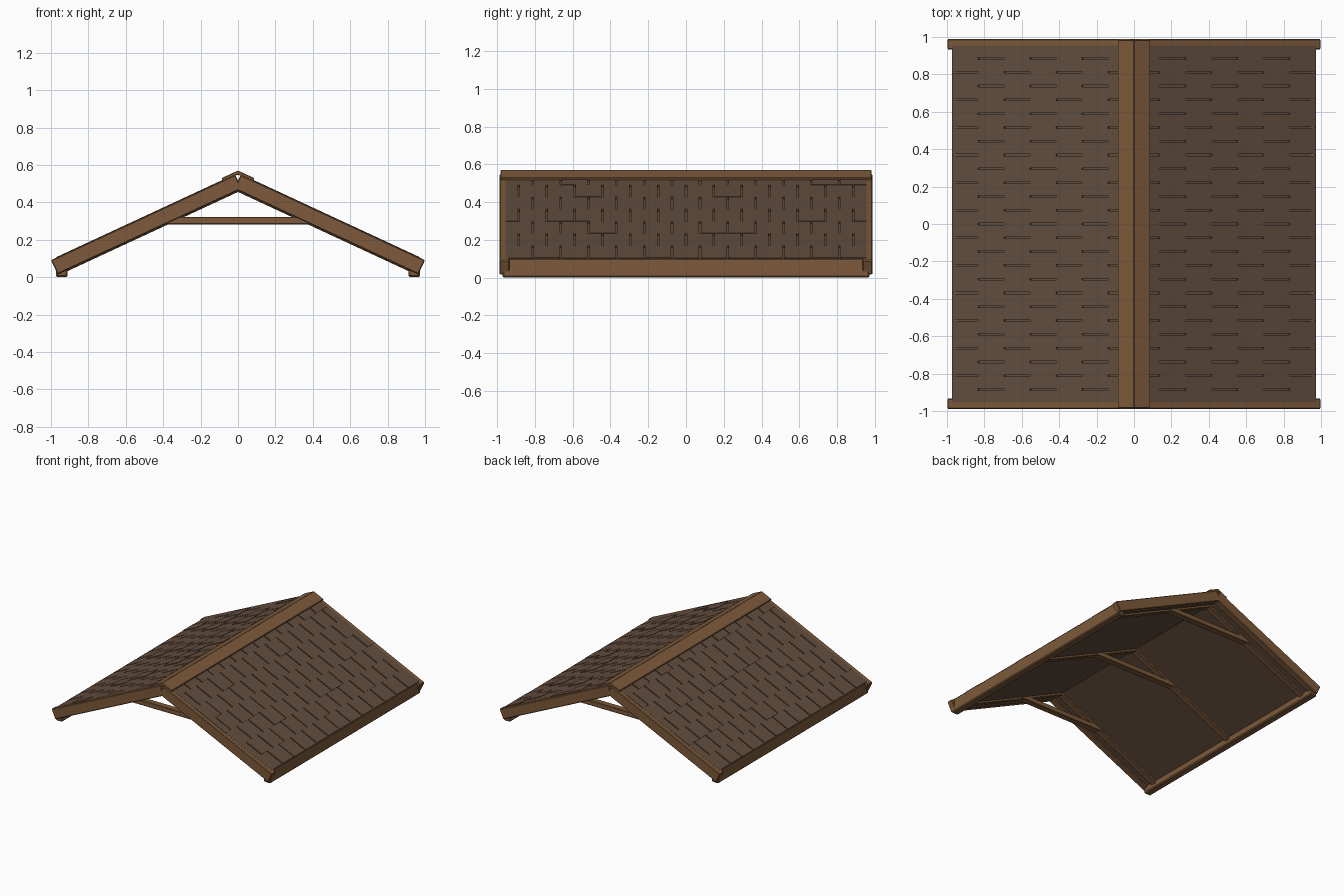
import bpy, bmesh, math, random

random.seed(7)
cube = bpy.data.objects.get("Cube")
if cube:
    bpy.data.objects.remove(cube, do_unlink=True)

PITCH = math.radians(24.9)
APEX = 0.555
COS, SIN = math.cos(PITCH), math.sin(PITCH)
HEAD = 0.0165  # where boards start below the ridge, leaving a small notch


def material(name, rgb):
    m = bpy.data.materials.new(name)
    m.use_nodes = True
    color = (*rgb, 1)
    m.diffuse_color = color
    bsdf = m.node_tree.nodes["Principled BSDF"]
    bsdf.inputs["Base Color"].default_value = color
    bsdf.inputs["Roughness"].default_value = 0.9
    return m


WOOD = material("timber brown", (0.205, 0.102, 0.043))
SHINGLE = material("shingle brown", (0.122, 0.075, 0.048))


def slope(side, u, w):
    """Point u down the slope from the ridge and w out from the roof plane."""
    return side * (COS * u + SIN * w), APEX - SIN * u + COS * w


def prism(bm, profile, y0, y1):
    """Extrude an x-z outline along y."""
    a = [bm.verts.new((x, y0, z)) for x, z in profile]
    b = [bm.verts.new((x, y1, z)) for x, z in profile]
    bm.faces.new(a)
    bm.faces.new(b[::-1])
    for i in range(len(a)):
        j = (i + 1) % len(a)
        bm.faces.new((a[i], b[i], b[j], a[j]))


def finish(bm, name, mat, bevel=0.0):
    bmesh.ops.recalc_face_normals(bm, faces=bm.faces)
    mesh = bpy.data.meshes.new(name)
    bm.to_mesh(mesh)
    bm.free()
    mesh.materials.append(mat)
    obj = bpy.data.objects.new(name, mesh)
    bpy.context.collection.objects.link(obj)
    if bevel:
        mod = obj.modifiers.new("Worn edges", "BEVEL")
        mod.width = bevel
        mod.segments = 1


def slope_board(name, side, u, w, y, mat, bevel=0.0):
    bm = bmesh.new()
    corners = [(u[0], w[0]), (u[1], w[0]), (u[1], w[1]), (u[0], w[1])]
    prism(bm, [slope(side, *c) for c in corners], *y)
    finish(bm, name, mat, bevel)


def box(name, x, y, z, mat, bevel=0.0):
    bm = bmesh.new()
    prism(bm, [(x[0], z[0]), (x[1], z[0]), (x[1], z[1]), (x[0], z[1])], *y)
    finish(bm, name, mat, bevel)


def shingles(name, side):
    """Seven staggered courses with narrow gaps and a few raised shingles."""
    rows, course, width, gap, edge = 7, 0.153, 0.1475, 0.009, 0.955
    bm = bmesh.new()
    for row in range(rows):
        shift = 0.5 if row % 2 == 0 else 0.0
        joints = [(k + shift) * width for k in range(-6, 7) if abs(k + shift) < 6.2]
        cuts = [-edge - gap / 2] + joints + [edge + gap / 2]
        u0, u1 = max(row * course, HEAD), (row + 1) * course
        for y0, y1 in zip(cuts, cuts[1:]):
            top = random.choice((0.001, 0.001, 0.001, 0.003))
            outline = [(u0, -0.012), (u1, -0.012), (u1, top), (u0, top)]
            prism(bm, [slope(side, *p) for p in outline], y0 + gap / 2, y1 - gap / 2)
    finish(bm, name, SHINGLE)


# Both roof slopes
for side, label in ((1, "left"), (-1, "right")):
    slope_board(f"{label}_roof_panel", side, (HEAD, 1.065), (-0.073, -0.011),
                (-0.945, 0.945), SHINGLE)
    shingles(f"{label}_shingles", side)
    slope_board(f"{label}_ridge_cap", side, (-0.0065, 0.09), (-0.006, 0.014),
                (-0.983, 0.983), WOOD, 0.003)
    xs = sorted((side * 0.912, side * 0.973))
    box(f"{label}_eave_beam", xs, (-0.972, 0.972), (0, 0.104), WOOD, 0.008)

    # Gable boards at each end
    for end, end_name in ((-1, "front"), (1, "back")):
        slope_board(f"{label}_{end_name}_gable_board", side, (HEAD, 1.102),
                    (-0.083, 0), sorted((end * 0.934, end * 0.988)), WOOD, 0.005)

# Three inner trusses
for y, place in ((-0.86, "front"), (0, "middle"), (0.86, "back")):
    for side, label in ((1, "left"), (-1, "right")):
        slope_board(f"{label}_{place}_rafter", side, (HEAD, 1.06), (-0.09, -0.03),
                    (y - 0.024, y + 0.024), WOOD, 0.004)
    box(f"{place}_collar_tie", (-0.41, 0.41), (y - 0.026, y + 0.026),
        (0.283, 0.323), WOOD, 0.004)
